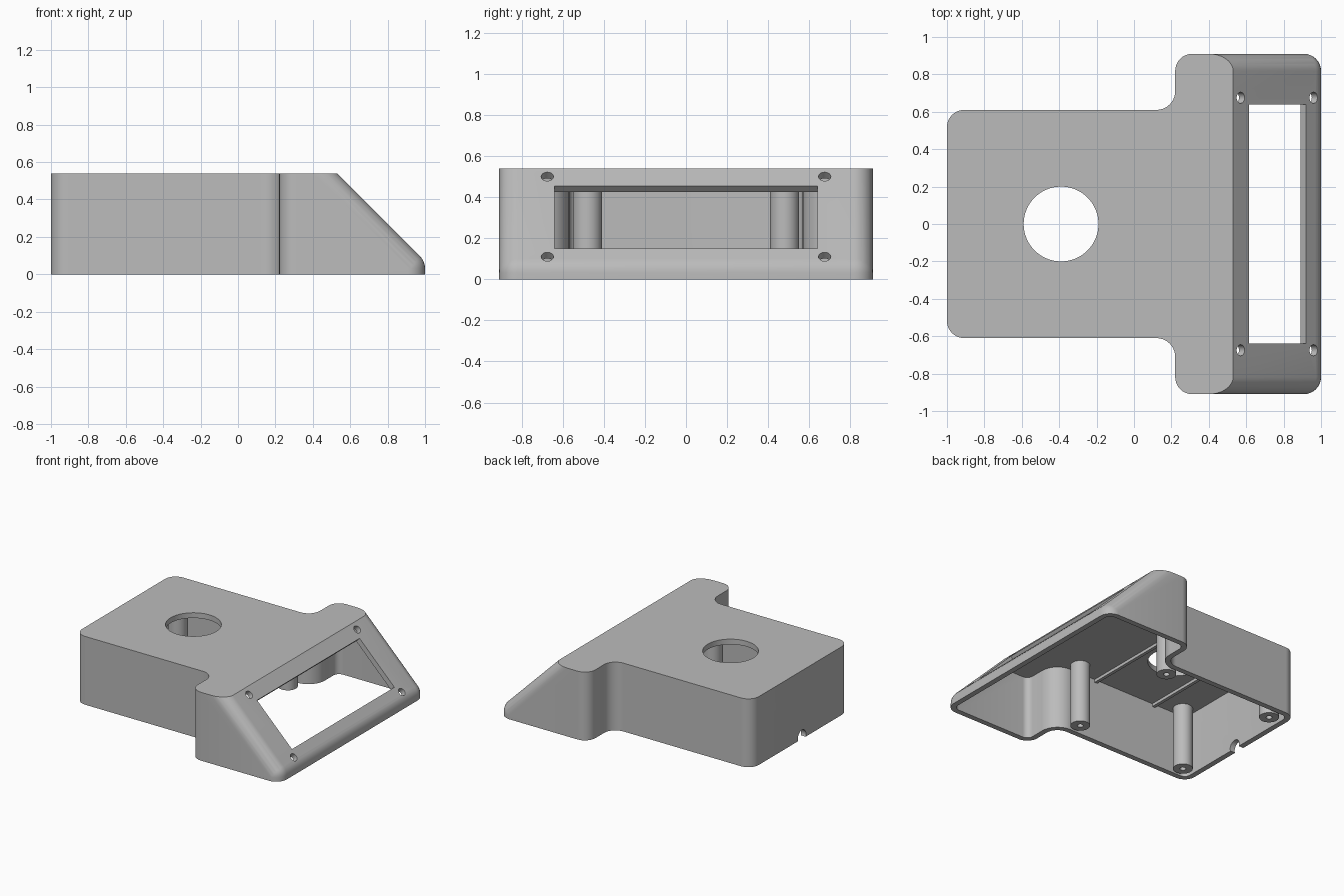
import bpy, bmesh
from math import radians, cos, sin, pi
from mathutils import Matrix, Vector

if "Cube" in bpy.data.objects:
    bpy.data.objects.remove(bpy.data.objects["Cube"], do_unlink=True)

WALL, R, HEIGHT = 0.042, 0.092, 0.54
SLOPE = 1.07                     # sloped face lies on x + z = SLOPE
TILT = Matrix.Rotation(radians(45), 4, 'Y')

grey = bpy.data.materials.new("plain grey")
grey.use_nodes = True
grey.diffuse_color = (0.5, 0.5, 0.5, 1)
grey.node_tree.nodes["Principled BSDF"].inputs["Base Color"].default_value = (0.5, 0.5, 0.5, 1)


def make(name, bm):
    bmesh.ops.recalc_face_normals(bm, faces=bm.faces[:])
    mesh = bpy.data.meshes.new(name)
    bm.to_mesh(mesh)
    bm.free()
    mesh.materials.append(grey)
    obj = bpy.data.objects.new(name, mesh)
    bpy.context.collection.objects.link(obj)
    return obj


def box(name, centre, size, turn=Matrix()):
    bm = bmesh.new()
    place = Matrix.Translation(centre) @ turn @ Matrix.Diagonal((*size, 1))
    bmesh.ops.create_cube(bm, size=1, matrix=place)
    return make(name, bm)


def cylinder(name, centre, radius, depth, turn=Matrix(), sides=32):
    bm = bmesh.new()
    bmesh.ops.create_cone(bm, cap_ends=True, segments=sides, radius1=radius, radius2=radius,
                          depth=depth, matrix=Matrix.Translation(centre) @ turn)
    return make(name, bm)


def boolean(target, other, operation):
    mod = target.modifiers.new("cut", 'BOOLEAN')
    mod.operation, mod.solver, mod.object = operation, 'EXACT', other
    bpy.context.view_layer.objects.active = target
    bpy.ops.object.modifier_apply(modifier=mod.name)
    bpy.data.objects.remove(other, do_unlink=True)


def arc(cx, cy, radius, start, end, steps=10):
    angles = [radians(start + (end - start) * i / steps) for i in range(steps + 1)]
    return [(cx + radius * cos(a), cy + radius * sin(a)) for a in angles]


def body(name, inset, low, high):
    # Rear block outline, with fillets where it flares into the head
    half = [(0.4, 0.71)] + arc(0.12, 0.71, 0.1 + inset, 0, -90)
    half += arc(-1 + R, 0.61 - R, R - inset, 90, 180)
    outline = half + [(x, -y) for x, y in reversed(half)]
    bm = bmesh.new()
    face = bm.faces.new([bm.verts.new((x, y, low)) for x, y in outline])
    top = bmesh.ops.extrude_face_region(bm, geom=[face])["geom"]
    bmesh.ops.translate(bm, vec=(0, 0, high - low),
                        verts=[v for v in top if isinstance(v, bmesh.types.BMVert)])
    return make(name, bm)


def head(name, inset):
    # Rounded wedge: the hull of spheres placed at its corners
    back, front = 0.22 + R, 1 - R
    total = SLOPE - R * 2 ** 0.5
    corners = [(back, -0.3), (back, total - back), (front, total - front), (front, -0.3)]
    bm = bmesh.new()
    for x, z in corners:
        for side in (-1, 1):
            bmesh.ops.create_uvsphere(bm, u_segments=32, v_segments=16, radius=R - inset,
                                      matrix=Matrix.Translation((x, side * (0.91 - R), z)))
    bmesh.ops.delete(bm, geom=bm.faces[:], context='FACES_ONLY')
    bmesh.ops.delete(bm, geom=bm.edges[:], context='EDGES_FACES')
    hull = bmesh.ops.convex_hull(bm, input=bm.verts[:])
    loose = {v for v in hull["geom_interior"] + hull["geom_unused"]
             if isinstance(v, bmesh.types.BMVert)}
    bmesh.ops.delete(bm, geom=list(loose), context='VERTS')
    bmesh.ops.dissolve_limit(bm, angle_limit=radians(0.5), verts=bm.verts[:], edges=bm.edges[:])
    return make(name, bm)


def solid(name, inset, low, high):
    obj = body(name, inset, low - 0.1, 0.6)
    boolean(obj, head("head", inset), 'UNION')
    boolean(obj, box("trim", (0, 0, (low + high) / 2), (3, 3, high - low)), 'INTERSECT')
    return obj


# Hollow case, open underneath
case = solid("case", 0, 0, HEIGHT)
boolean(case, solid("cavity", WALL, -0.15, HEIGHT - WALL), 'DIFFERENCE')

# Round top opening, sloped window, cable notch and screw holes
boolean(case, cylinder("opening", (-0.39, 0, HEIGHT), 0.2, 0.2, sides=64), 'DIFFERENCE')
mid = 0.7675
boolean(case, box("window", (mid, 0, SLOPE - mid), (0.431, 1.28, 0.2), TILT), 'DIFFERENCE')
across = Matrix.Rotation(pi / 2, 4, 'Y')
boolean(case, cylinder("notch", (-1, -0.02, 0.02), 0.05, 0.2, across), 'DIFFERENCE')
for x in (0.57, 0.96):
    for side in (-1, 1):
        boolean(case, cylinder("screw", (x, side * 0.675, SLOPE - x), 0.03, 0.2, TILT, 24),
                'DIFFERENCE')
parts = [case]

# Mounting posts with pilot holes
for x, end in ((0.10, "front"), (-0.86, "rear")):
    for side, hand in ((-1, "right"), (1, "left")):
        post = cylinder(f"{end}_{hand}_post", (x, side * 0.48, 0.255), 0.071, 0.51)
        boolean(post, cylinder("pilot", (x, side * 0.48, 0), 0.022, 0.5, sides=16), 'DIFFERENCE')
        parts.append(post)

# Ribs under the ceiling
for x, end in ((-0.12, "front"), (-0.66, "rear")):
    parts.append(box(f"{end}_rib", (x, 0, HEIGHT - WALL - 0.008), (0.025, 1.15, 0.03)))

bpy.ops.object.select_all(action='DESELECT')
for part in parts:
    part.select_set(True)
bpy.context.view_layer.objects.active = case
bpy.ops.object.shade_smooth_by_angle(angle=radians(30))
